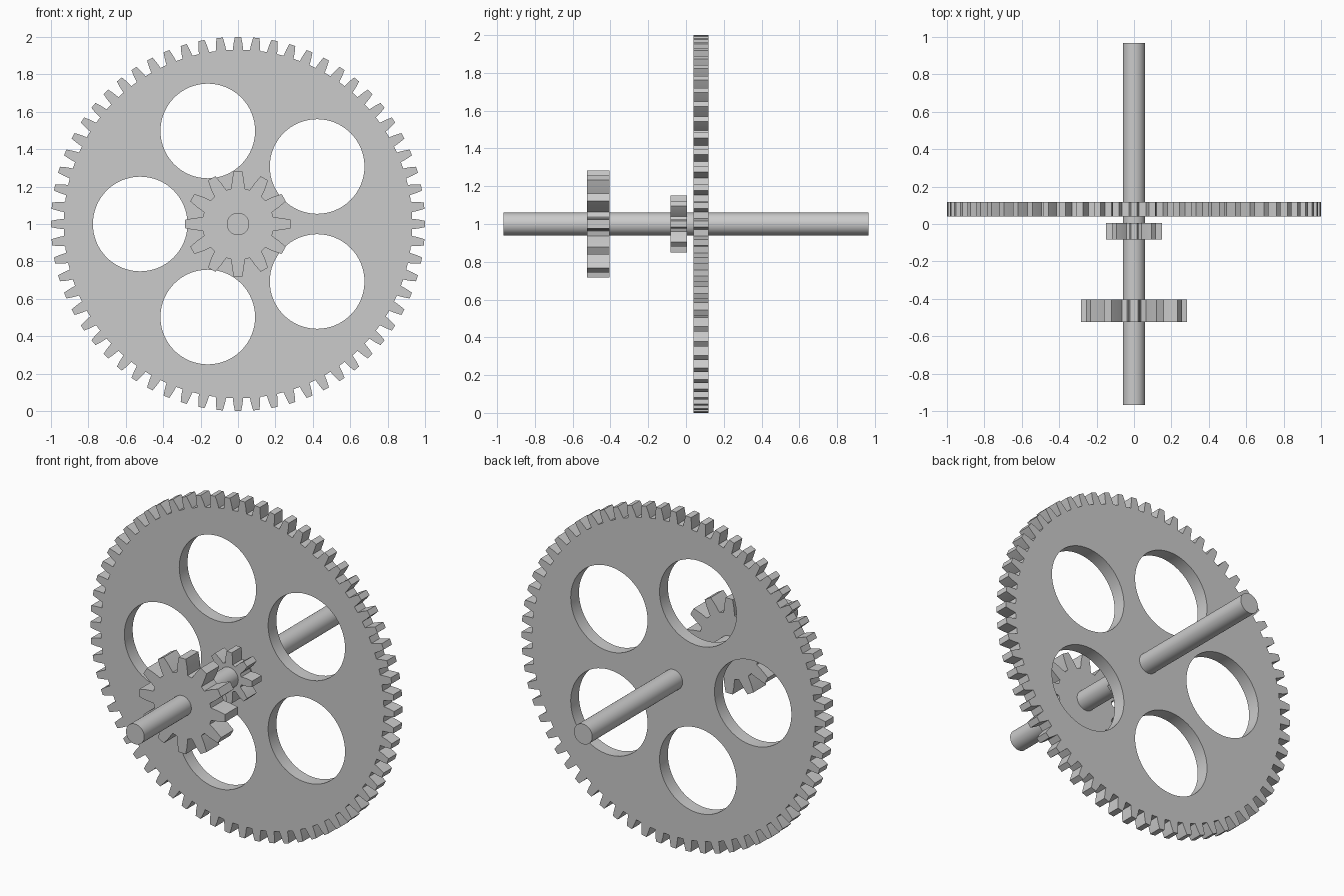
import bpy, bmesh
from math import cos, sin, pi, radians

if "Cube" in bpy.data.objects:
    bpy.data.objects.remove(bpy.data.objects["Cube"])

CENTRE_Z = 1.0


def circle(cx, cy, r, n=64):
    return [(cx + r * cos(2 * pi * i / n), cy + r * sin(2 * pi * i / n)) for i in range(n)]


def gear_outline(teeth, outer, root_width):
    """Closed gear profile; module follows from tooth count and outer radius."""
    m = 2 * outer / (teeth + 2)
    # radius and half thickness, from root to tip of one flank
    flank = [(outer - 2.25 * m, root_width * m), (outer - 1.1 * m, 0.78 * m), (outer, 0.56 * m)]
    pts = []
    for i in range(teeth):
        a = 2 * pi * i / teeth
        for side, rows in ((-1, flank), (1, flank[::-1])):
            for r, w in rows:
                t = a + side * w / r
                pts.append((r * cos(t), r * sin(t)))
    return pts


def extruded(name, loops, y0, y1):
    """Fill the loops (inner ones become holes) and extrude along y."""
    curve = bpy.data.curves.new(name, 'CURVE')
    curve.dimensions = '2D'
    curve.fill_mode = 'BOTH'
    curve.extrude = (y1 - y0) / 2
    for loop in loops:
        s = curve.splines.new('POLY')
        s.points.add(len(loop) - 1)
        for p, (x, y) in zip(s.points, loop):
            p.co = (x, y, 0, 1)
        s.use_cyclic_u = True
    ob = bpy.data.objects.new(name, curve)
    bpy.context.collection.objects.link(ob)
    ob.location = (0, (y0 + y1) / 2, CENTRE_Z)
    ob.rotation_euler = (pi / 2, 0, 0)
    bpy.ops.object.select_all(action='DESELECT')
    ob.select_set(True)
    bpy.context.view_layer.objects.active = ob
    bpy.ops.object.convert(target='MESH')
    ob = bpy.context.object
    # weld caps to walls
    bm = bmesh.new()
    bm.from_mesh(ob.data)
    bmesh.ops.remove_doubles(bm, verts=bm.verts, dist=1e-5)
    bmesh.ops.recalc_face_normals(bm, faces=bm.faces)
    bm.to_mesh(ob.data)
    bm.free()
    bpy.ops.object.shade_smooth_by_angle(angle=radians(12))
    return ob


# large wheel with five round openings
holes = [circle(0.523 * cos(a), 0.523 * sin(a), 0.253)
         for a in (radians(36 + 72 * k) for k in range(5))]
extruded("large_wheel", [gear_outline(64, 1.0, 0.92)] + holes, 0.04, 0.118)

# two pinions in front of it
extruded("small_pinion", [gear_outline(8, 0.1515, 0.78)], -0.083, 0.006)
extruded("front_pinion", [gear_outline(12, 0.283, 0.9)], -0.524, -0.405)

# shaft through all gears
bpy.ops.mesh.primitive_cylinder_add(vertices=48, radius=0.06, depth=1.934,
                                    location=(0, 0, CENTRE_Z), rotation=(pi / 2, 0, 0))
bpy.context.object.name = "shaft"
bpy.ops.object.shade_smooth_by_angle(angle=radians(30))
